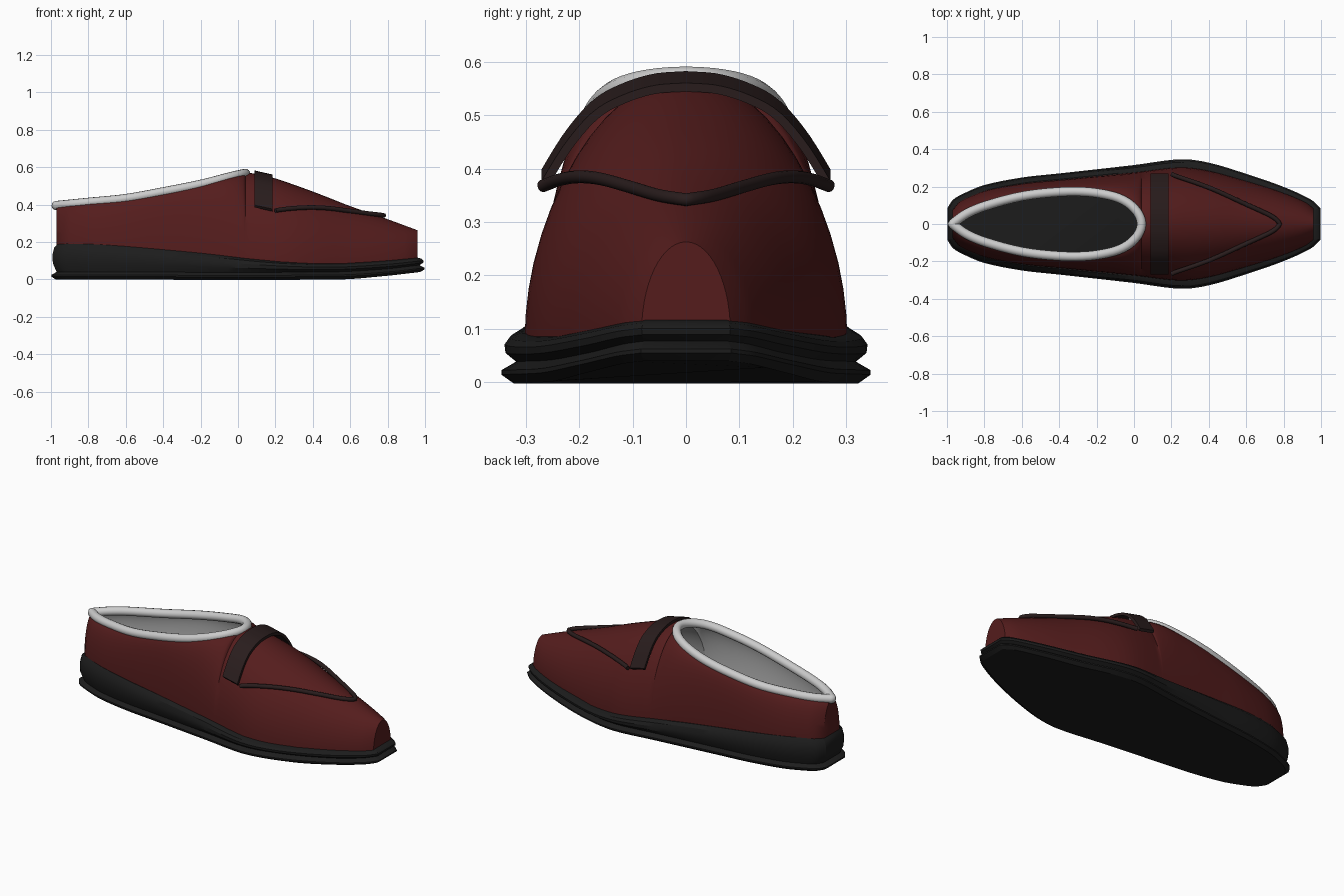
import bpy, math
from mathutils import Vector

if "Cube" in bpy.data.objects:
    bpy.data.objects.remove(bpy.data.objects["Cube"])


def material(name, rgb):
    m = bpy.data.materials.new(name)
    m.diffuse_color = (*rgb, 1)
    m.use_nodes = True
    m.node_tree.nodes["Principled BSDF"].inputs["Base Color"].default_value = m.diffuse_color
    return m


RED = material("red", (0.09, 0.012, 0.012))
BLACK = material("black", (0.012, 0.012, 0.012))
BROWN = material("dark_brown", (0.022, 0.012, 0.012))


def interp(table, x):
    """Smooth interpolation of (x, value) pairs."""
    n = len(table)
    if x <= table[0][0]:
        return table[0][1]
    if x >= table[-1][0]:
        return table[-1][1]

    def slope(i):
        a, b = table[max(i - 1, 0)], table[min(i + 1, n - 1)]
        return (b[1] - a[1]) / (b[0] - a[0])
    for i in range(n - 1):
        (x0, v0), (x1, v1) = table[i], table[i + 1]
        if x <= x1:
            h = x1 - x0
            t = (x - x0) / h
            return (v0 * (1 + 2 * t) * (1 - t) ** 2 + slope(i) * h * t * (1 - t) ** 2
                    + v1 * t * t * (3 - 2 * t) + slope(i + 1) * h * t * t * (t - 1))


def finish(name, verts, faces, mat=None, angle=40):
    me = bpy.data.meshes.new(name)
    me.from_pydata(verts, [], faces)
    ob = bpy.data.objects.new(name, me)
    bpy.context.collection.objects.link(ob)
    if mat:
        me.materials.append(mat)
    bpy.ops.object.select_all(action='DESELECT')
    ob.select_set(True)
    bpy.context.view_layer.objects.active = ob
    bpy.ops.object.shade_smooth_by_angle(angle=math.radians(angle))
    return ob


def loft(name, rings, mat, closed, caps, angle=40):
    n = len(rings[0])
    faces = [(i * n + j, i * n + (j + 1) % n, (i + 1) * n + (j + 1) % n, (i + 1) * n + j)
             for i in range(len(rings) - 1) for j in range(n if closed else n - 1)]
    if caps:
        faces += [tuple(reversed(range(n))), tuple(range(n * (len(rings) - 1), n * len(rings)))]
    return finish(name, [v for r in rings for v in r], faces, mat, angle)


def tube(name, pts, radius, mat=None, cyclic=False):
    cu = bpy.data.curves.new(name, 'CURVE')
    cu.dimensions = '3D'
    cu.bevel_depth, cu.bevel_resolution, cu.use_fill_caps = radius, 4, True
    sp = cu.splines.new('POLY')
    sp.points.add(len(pts) - 1)
    for p, q in zip(sp.points, pts):
        p.co = (*q, 1)
    sp.use_cyclic_u = cyclic
    ob = bpy.data.objects.new(name, cu)
    bpy.context.collection.objects.link(ob)
    if mat:
        cu.materials.append(mat)
    bpy.ops.object.select_all(action='DESELECT')
    ob.select_set(True)
    bpy.context.view_layer.objects.active = ob
    bpy.ops.object.convert(target='MESH')
    bpy.ops.object.shade_smooth_by_angle(angle=math.radians(60))


# Profiles along the length of the shoe
WIDTH = [(-1, .085), (-.97, .13), (-.9, .17), (-.8, .21), (-.6, .25), (-.4, .272), (0, .317),
         (.25, .348), (.4, .33), (.6, .27), (.8, .2), (.95, .13), (1, .085)]
SOLE_TOP = [(-1, .195), (-.8, .188), (-.6, .175), (-.2, .14), (.2, .097), (.5, .083), (.8, .098), (1, .117)]
GROOVE = [(-1, .04), (.5, .04), (.8, .055), (1, .077)]
GROUND = [(-1, 0), (.55, 0), (.8, .018), (1, .04)]
RIDGE = [(-.97, .395), (-.8, .412), (-.6, .432), (-.4, .468), (-.2, .508), (.04, .567), (.1, .565),
         (.2, .54), (.4, .47), (.6, .392), (.8, .322), (.96, .263)]
OPENING = [(-.972, 0), (-.9, .052), (-.8, .095), (-.6, .148), (-.4, .171), (-.25, .171),
           (-.12, .15), (-.05, .123), (0, .085), (.025, .05)]


def opening(x):
    if x >= .04:
        return 0
    if x > 0:
        return .085 * math.sqrt(1 - x / .04)
    return interp(OPENING, x)


# Sole layers: one outline, swept through a bulged edge profile
XS = [-math.cos(math.pi * i / 60) for i in range(61)]
outline = [(x, -interp(WIDTH, x)) for x in XS] + [(x, interp(WIDTH, x)) for x in reversed(XS)]


def sole(name, low, high, profile):
    rings = []
    for inset, f in profile:
        ring = []
        for x, y in outline:
            a, b = interp(low, x), interp(high, x)
            ring.append((x * (1 - inset), y * (1 - inset / .35), a + (b - a) * f))
        rings.append(ring)
    loft(name, rings, BLACK, True, True, 30)


sole("outsole", GROUND, GROOVE, [(.025, 0), (.002, .4), (.002, .6), (.03, 1)])
sole("midsole", GROOVE, SOLE_TOP, [(.03, 0), (.01, .3), (.008, .6), (.018, .85), (.04, 1)])


# Upper and lining: arched cross-sections that stop at the foot opening
def section(x, inset, side, n=14):
    w = interp(WIDTH, x * 1.03) * .87 - inset
    zb, zt, o = interp(SOLE_TOP, x) - .02, interp(RIDGE, x) - inset * .6, opening(x)
    o = min(o, w - .01)
    arc = []
    for i in range(n + 1):
        t = math.pi / 2 * i / n
        arc.append((x, side * (o + (w - o) * math.cos(t)), zb + (zt - zb) * math.sin(t)))
    return arc


def shell(name, x0, x1, inset, mat):
    xs = sorted(set([x0 + (x1 - x0) * i / 56 for i in range(57)] + [.01, .02, .03, .036, .04]))
    verts, faces, n = [], [], 15
    for side in (1, -1):
        base = len(verts)
        for x in xs:
            verts += section(x, inset, side)
        for i in range(len(xs) - 1):
            for j in range(n - 1):
                a = base + i * n + j
                f = (a, a + n, a + n + 1, a + 1)
                faces.append(f if side > 0 else f[::-1])
    half = len(xs) * n
    if inset == 0:
        # close the narrow heel and toe ends
        for k in (0, len(xs) - 1):
            a = k * n
            f = [a + j for j in range(n)] + [half + a + j for j in reversed(range(n))]
            faces.append(f if k == 0 else f[::-1])
    ob = finish(name, verts, faces, mat)
    m = ob.modifiers.new("weld", 'WELD')
    m.merge_threshold = .0005


shell("upper", -.97, .96, 0, RED)
shell("lining", -.955, .93, .014, None)

# Padded collar around the opening
cx = [-.972 + 1.012 * (1 - math.cos(math.pi * i / 40)) / 2 for i in range(41)]
right = [(x, -opening(x), interp(RIDGE, x)) for x in cx]
tube("collar", right + [(x, -y, z) for x, y, z in reversed(right[1:-1])], .025, None, True)

# Strap across the instep
ARCH = [(0, .575), (.06, .57), (.12, .551), (.17, .522), (.22, .465), (.266, .392)]
rings = []
for i in range(-20, 21):
    y = .266 * i / 20
    z = interp(ARCH, abs(y))
    d = (interp(ARCH, abs(y) + .004) - interp(ARCH, max(abs(y) - .004, 0))) / .008
    nrm = Vector((0, -d * (1 if y > 0 else -1), 1)).normalized() * .008
    rings.append([(x, y + s * nrm.y, z + dz + s * nrm.z)
                  for x, dz, s in ((.087, 0, -1), (.185, -.022, -1), (.185, -.022, 1), (.087, 0, 1))])
loft("strap", rings, BROWN, True, True)

# Raised seam over the toe
SEAM_X = [(0, .78), (.025, .76), (.05, .72), (.105, .6), (.195, .4), (.265, .2)]
SEAM_Z = [(0, .342), (.05, .35), (.105, .366), (.16, .381), (.2, .385), (.235, .38), (.268, .368)]
ys = [.268 * i / 30 for i in range(-30, 31)]
tube("toe_seam", [(interp(SEAM_X, abs(y)), y, interp(SEAM_Z, abs(y))) for y in ys], .012, BROWN)
